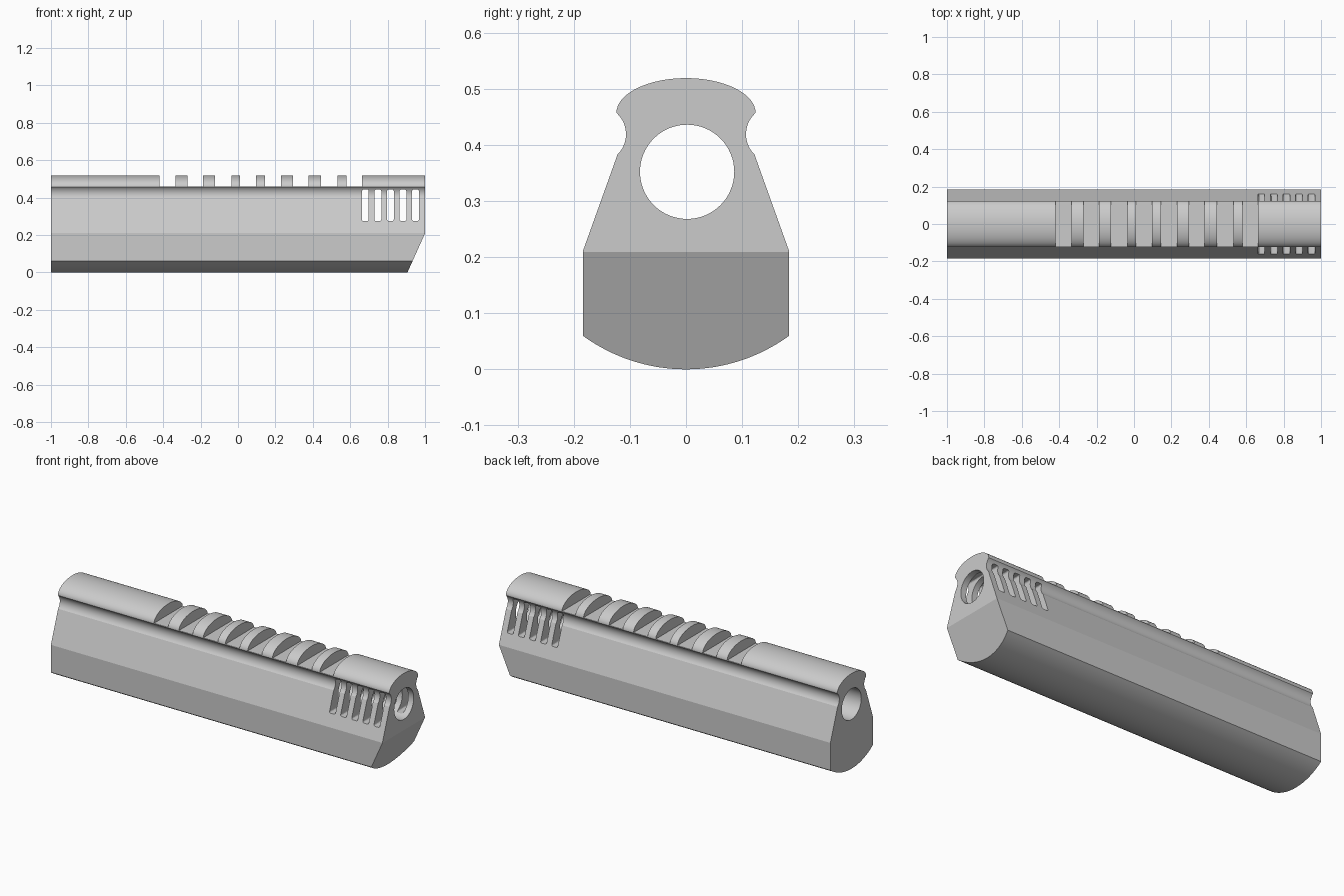
import bpy, bmesh, math
from mathutils import Vector, Matrix

cube = bpy.data.objects.get("Cube")
if cube:
    bpy.data.objects.remove(cube, do_unlink=True)

grey = bpy.data.materials.new("plain grey")
grey.use_nodes = True
grey.diffuse_color = (0.6, 0.6, 0.6, 1)
grey.node_tree.nodes["Principled BSDF"].inputs["Base Color"].default_value = (0.6, 0.6, 0.6, 1)


def make_object(name, bm):
    bmesh.ops.recalc_face_normals(bm, faces=bm.faces)
    mesh = bpy.data.meshes.new(name)
    bm.to_mesh(mesh)
    bm.free()
    mesh.materials.append(grey)
    obj = bpy.data.objects.new(name, mesh)
    bpy.context.collection.objects.link(obj)
    return obj


def arc(a, mid, b, steps):
    """Points on the circle through a, mid and b."""
    a, mid, b = Vector(a), Vector(mid), Vector(b)
    u, v = mid - a, b - a
    d = 2 * (u.x * v.y - u.y * v.x)
    uu, vv = u.length_squared, v.length_squared
    c = a + Vector((v.y * uu - u.y * vv, u.x * vv - v.x * uu)) / d
    start = math.atan2(a.y - c.y, a.x - c.x)
    sweep = (math.atan2(b.y - c.y, b.x - c.x) - start + math.pi) % math.tau - math.pi
    r = (a - c).length
    return [(c.x + r * math.cos(start + sweep * i / steps),
             c.y + r * math.sin(start + sweep * i / steps)) for i in range(steps + 1)]


def add_box(bm, x0, x1, width, z0, z1, round_corners=0):
    size = Matrix.Diagonal((x1 - x0, width, z1 - z0, 1))
    place = Matrix.Translation(((x0 + x1) / 2, 0, (z0 + z1) / 2))
    verts = bmesh.ops.create_cube(bm, size=1, matrix=place @ size)["verts"]
    if round_corners:
        edges = {e for v in verts for e in v.link_edges
                 if abs(e.verts[0].co.y - e.verts[1].co.y) > width / 2}
        bmesh.ops.bevel(bm, geom=list(edges), offset=round_corners, segments=3,
                        profile=0.5, affect='EDGES')


# Half cross-section from the belly centre up to the crown centre
TIP, TIP_Z, TOP = 0.124, 0.457, 0.519
half = arc((-0.184, 0.06), (0, 0), (0.184, 0.06), 32)[16:]
half += [(0.184, 0.21)]
half += arc((0.122, 0.383), (0.107, 0.422), (TIP, TIP_Z), 12)
half += [(TIP * math.cos(t), TIP_Z + (TOP - TIP_Z) * math.sin(t))
         for t in [math.pi / 2 * i / 16 for i in range(1, 17)]]
profile = half + [(-y, z) for y, z in reversed(half[1:-1])]

# Body extruded lengthwise, with the lower nose sliced off at a slant
bm = bmesh.new()
face = bm.faces.new([bm.verts.new((-1, y, z)) for y, z in profile])
ends = bmesh.ops.extrude_face_region(bm, geom=[face])["geom"]
bmesh.ops.translate(bm, vec=(2, 0, 0), verts=[v for v in ends if isinstance(v, bmesh.types.BMVert)])
cut = bmesh.ops.bisect_plane(bm, geom=bm.verts[:] + bm.edges[:] + bm.faces[:],
                             plane_co=(0.906, 0, 0), plane_no=(0.209, 0, -0.094),
                             clear_outer=True)
bmesh.ops.holes_fill(bm, edges=[e for e in bm.edges if e.is_boundary], sides=0)
body = make_object("body", bm)

# Bore along the whole length
bm = bmesh.new()
bmesh.ops.create_cone(bm, cap_ends=True, segments=64, radius1=0.084, radius2=0.084, depth=3,
                      matrix=Matrix.Translation((0, 0.002, 0.352)) @ Matrix.Rotation(math.pi / 2, 4, 'Y'))
bore = make_object("bore_cutter", bm)

# Side vents near the nose
bm = bmesh.new()
for i in range(5):
    x = 0.663 + 0.067 * i
    add_box(bm, x, x + 0.036, 1, 0.275, 0.443, round_corners=0.008)
vents = make_object("vent_cutter", bm)

# Crosswise notches in the crown
bm = bmesh.new()
for x0, x1 in [(-0.42, -0.335), (-0.27, -0.187), (-0.123, -0.035), (0.01, 0.096),
               (0.145, 0.23), (0.294, 0.377), (0.444, 0.532), (0.58, 0.662)]:
    add_box(bm, x0, x1, 1, 0.46, 0.7)
notches = make_object("notch_cutter", bm)

# Cut the openings and keep the finished mesh
for cutter in (notches, bore, vents):
    cutter.hide_render = True
    mod = body.modifiers.new(cutter.name, 'BOOLEAN')
    mod.operation = 'DIFFERENCE'
    mod.solver = 'EXACT'
    mod.object = cutter
bpy.context.view_layer.update()
finished = bpy.data.meshes.new_from_object(body.evaluated_get(bpy.context.evaluated_depsgraph_get()))
body.modifiers.clear()
body.data = finished
for cutter in (notches, bore, vents):
    bpy.data.objects.remove(cutter, do_unlink=True)

bpy.ops.object.select_all(action='DESELECT')
body.select_set(True)
bpy.context.view_layer.objects.active = body
bpy.ops.object.shade_smooth_by_angle(angle=math.radians(15))
